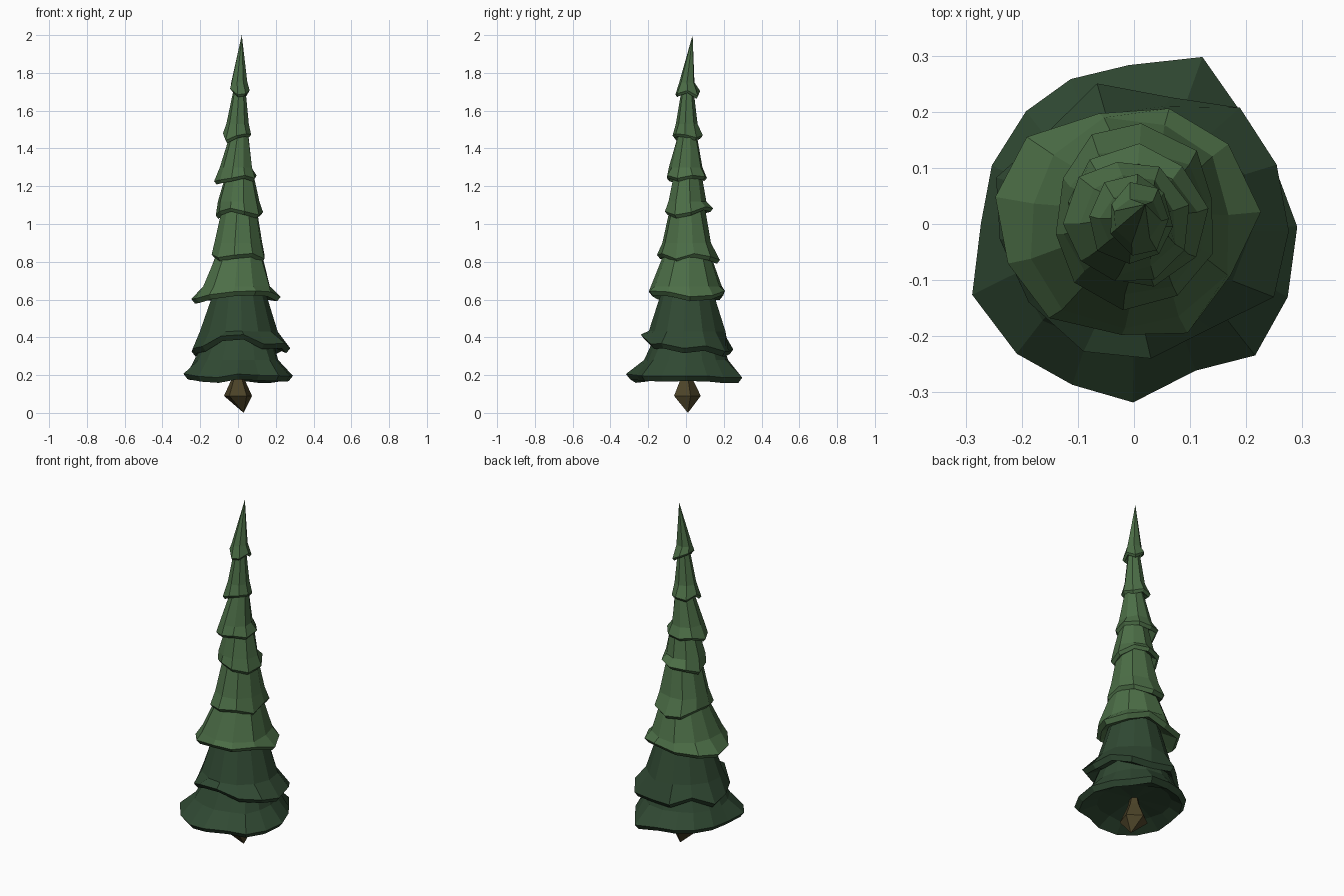
import bpy, bmesh, math, random

if "Cube" in bpy.data.objects:
    bpy.data.objects.remove(bpy.data.objects["Cube"])
random.seed(7)


def material(name, color):
    m = bpy.data.materials.new(name)
    m.diffuse_color = (*color, 1)
    m.use_nodes = True
    m.node_tree.nodes["Principled BSDF"].inputs["Base Color"].default_value = m.diffuse_color
    return m


light_green = material("light green", (0.073, 0.158, 0.063))
dark_green = material("dark green", (0.03, 0.067, 0.033))
bark = material("bark brown", (0.072, 0.056, 0.021))


def loft(name, rings, mat, start=None, end=None):
    """Flat-faced skin through rings of points, with pointed ends."""
    bm = bmesh.new()
    vr = [[bm.verts.new(p) for p in ring] for ring in rings]
    n = len(vr[0])
    for a, b in zip(vr, vr[1:]):
        for i in range(n):
            j = (i + 1) % n
            bm.faces.new((a[i], a[j], b[j], b[i]))
    for ring, tip in ((vr[0], start), (vr[-1], end)):
        if tip:
            t = bm.verts.new(tip)
            for i in range(n):
                bm.faces.new((ring[i], ring[(i + 1) % n], t))
    bmesh.ops.recalc_face_normals(bm, faces=bm.faces)
    me = bpy.data.meshes.new(name)
    bm.to_mesh(me)
    bm.free()
    me.materials.append(mat)
    ob = bpy.data.objects.new(name, me)
    bpy.context.collection.objects.link(ob)


def circle(cx, cy, r, z, n, turn=0):
    return [(cx + r * math.cos(turn + math.tau * i / n),
             cy + r * math.sin(turn + math.tau * i / n), z) for i in range(n)]


# Trunk: pinched, pointed at the ground
loft("trunk", [circle(0, 0, 0.078, 0.09, 5, 1.57), circle(0, 0, 0.035, 0.18, 5, 1.57),
               circle(0, 0, 0.025, 0.22, 5, 1.57)], bark, (0.03, 0.01, 0), (0, 0, 0.25))

# Tiers: hem z, x-, x+, y-, y+, kink z, kink r, top z, top r, sides
tiers = [
    (0.165, -0.303, 0.30, -0.318, 0.315, 0.28, 0.226, 0.42, 0.165, 16),
    (0.31, -0.25, 0.285, -0.24, 0.255, 0.43, 0.203, 0.64, 0.138, 13),
    (0.59, -0.245, 0.22, -0.22, 0.225, 0.67, 0.184, 0.88, 0.11, 11),
    (0.80, -0.158, 0.158, -0.155, 0.18, 0.90, 0.131, 1.10, 0.09, 10),
    (1.04, -0.125, 0.13, -0.12, 0.14, 1.12, 0.106, 1.26, 0.075, 9),
    (1.215, -0.13, 0.10, -0.115, 0.115, 1.30, 0.087, 1.48, 0.048, 9),
    (1.435, -0.08, 0.078, -0.08, 0.092, 1.53, 0.058, 1.71, 0.032, 8),
    (1.67, -0.045, 0.062, -0.058, 0.08, 1.75, 0.042, None, 0, 7),
]
for k, (hz, x0, x1, y0, y1, kz, kr, tz, tr, n) in enumerate(tiers):
    cx, cy = (x0 + x1) / 2, (y0 + y1) / 2
    rx, ry = (x1 - x0) / 2, (y1 - y0) / 2
    lip = 0.01 + 0.06 * rx
    turn = 0.9 * k
    inner, low, hem, kink, top = [], [], [], [], []
    for i in range(n):
        a = turn + math.tau * i / n + random.uniform(-0.5, 0.5) / n
        c, s = math.cos(a), math.sin(a)
        # Ragged hem: shallow random notches and drooping lobes
        f = random.choice((0.9, 0.97, 1.0, 1.03))
        z = hz + random.uniform(-0.014, 0.034) * (0.6 if k == 0 else 1)
        if k == 1:  # hem lifted at the front
            z += 0.06 * max(0, -s) ** 4
        hem.append((cx + rx * f * c, cy + ry * f * s, z + lip))
        low.append((cx + (rx * f - lip * 0.8) * c, cy + (ry * f - lip * 0.8) * s, z))
        inner.append((cx + rx * 0.64 * c, cy + ry * 0.64 * s, z + lip * 1.2))
        g = kr * random.uniform(0.94, 1.07)
        kink.append((cx * 0.6 + g * c, cy * 0.6 + g * s, max(kz, z + lip + 0.02)))
        top.append((0.008 + tr * c, 0.008 + tr * s, tz or 0))
    rings = [inner, low, hem, kink] + ([top] if tz else [])
    tip = (0.008, 0.008, tz + 0.03) if tz else (0.02, 0.035, 2.0)
    loft("needle_tier_%d" % (k + 1), rings, dark_green if k < 2 else light_green,
         (0, 0, hz + 0.06), tip)
